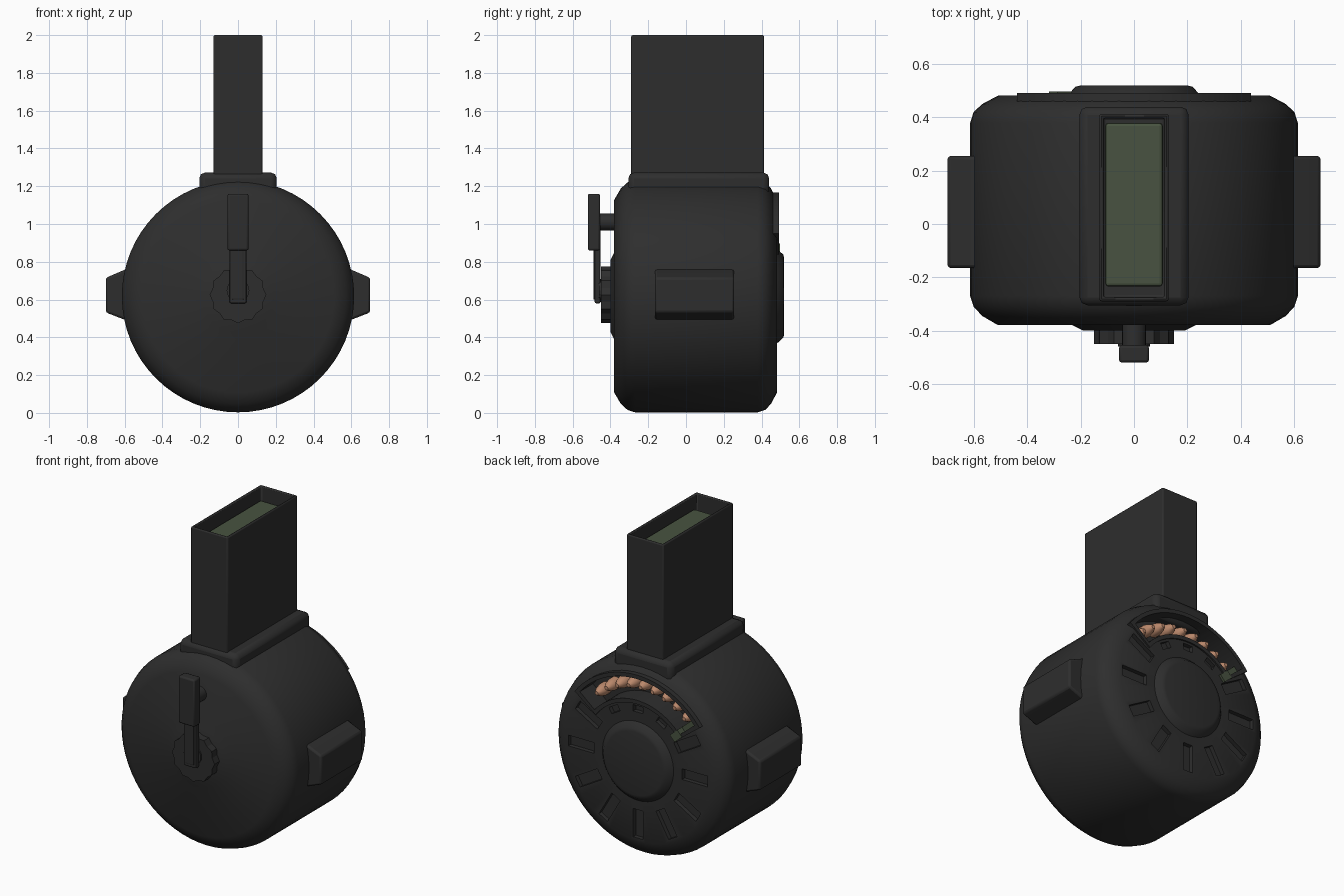
import bpy, bmesh, math
from mathutils import Matrix, Vector

if "Cube" in bpy.data.objects:
    bpy.data.objects.remove(bpy.data.objects["Cube"], do_unlink=True)

CZ = 0.618  # height of the drum axis


def material(name, color):
    m = bpy.data.materials.new(name)
    m.use_nodes = True
    m.diffuse_color = (*color, 1)
    bsdf = m.node_tree.nodes["Principled BSDF"]
    bsdf.inputs["Base Color"].default_value = (*color, 1)
    bsdf.inputs["Roughness"].default_value = 0.6
    return m


BLACK = material("matte black", (0.027, 0.027, 0.027))
GREEN = material("olive green", (0.065, 0.086, 0.052))
COPPER = material("copper", (0.5, 0.25, 0.15))


def finish(name, bm, mat, bevel=0, segments=2):
    bmesh.ops.recalc_face_normals(bm, faces=bm.faces[:])
    mesh = bpy.data.meshes.new(name)
    bm.to_mesh(mesh)
    bm.free()
    ob = bpy.data.objects.new(name, mesh)
    bpy.context.collection.objects.link(ob)
    mesh.materials.append(mat)
    if bevel:
        mod = ob.modifiers.new("bevel", "BEVEL")
        mod.width, mod.segments = bevel, segments
        mod.limit_method = "ANGLE"
    return ob


def smooth(ob, angle=40):
    bpy.ops.object.select_all(action="DESELECT")
    ob.select_set(True)
    bpy.context.view_layer.objects.active = ob
    bpy.ops.object.shade_smooth_by_angle(angle=math.radians(angle))


def add_box(bm, lo, hi, matrix=Matrix()):
    lo, hi = Vector(lo), Vector(hi)
    size = Matrix.Diagonal((*(hi - lo), 1))
    return bmesh.ops.create_cube(bm, matrix=matrix @ Matrix.Translation((lo + hi) / 2) @ size)


def box(name, lo, hi, mat=BLACK, bevel=0):
    bm = bmesh.new()
    add_box(bm, lo, hi)
    return finish(name, bm, mat, bevel)


def polar(r, a, y):
    """Point around the drum axis; the angle runs from the top towards +x."""
    return (r * math.sin(a), y, CZ + r * math.cos(a))


def add_loft(bm, rings, closed):
    """Skin a list of point rings, capping both ends unless closed."""
    vs = [[bm.verts.new(p) for p in ring] for ring in rings]
    n = len(vs[0])
    for a, b in zip(vs, vs[1:]):
        for i in range(n):
            j = (i + 1) % n
            bm.faces.new((a[i], a[j], b[j], b[i]))
    if not closed:
        bm.faces.new(vs[0])
        bm.faces.new(vs[-1])


def lathe(name, profile, sides, mat=BLACK, center=(0, 0), flute=0):
    bm = bmesh.new()
    rings = []
    for r, y in profile:
        ring = []
        for i in range(sides):
            x, _, z = polar(r - flute * (i % 2), math.tau * i / sides, y)
            ring.append((x + center[0], y, z + center[1]))
        rings.append(ring)
    add_loft(bm, rings, False)
    return finish(name, bm, mat)


def add_arc(bm, r0, r1, half, y0, y1, steps=24):
    rings = []
    for i in range(steps + 1):
        a = math.radians(half) * (2 * i / steps - 1)
        rings.append([polar(r, a, y) for r, y in ((r0, y0), (r1, y0), (r1, y1), (r0, y1))])
    add_loft(bm, rings, False)


def cut(ob, cutter):
    mod = ob.modifiers.new("cut", "BOOLEAN")
    mod.object, mod.solver = cutter, "EXACT"
    bpy.context.view_layer.objects.active = ob
    bpy.ops.object.modifier_apply(modifier="cut")


# Drum body with raised hubs on both faces
drum = lathe("drum_body", [
    (0.19, -0.40), (0.23, -0.38), (0.51, -0.38), (0.57, -0.345), (0.602, -0.31), (0.615, -0.27),
    (0.615, 0.38), (0.602, 0.42), (0.57, 0.45), (0.51, 0.482),
    (0.25, 0.482), (0.22, 0.515), (0.20, 0.52)], 64)

# Curved window frame on the back
bm = bmesh.new()
add_arc(bm, 0.365, 0.55, 53, 0.40, 0.492)
frame = finish("window_frame", bm, BLACK)

# Cutters: window opening and radial slots
bm = bmesh.new()
add_arc(bm, 0.39, 0.525, 50, 0.36, 0.6)
window_cutter = finish("window_cutter", bm, BLACK)
bm = bmesh.new()
for k in range(12):
    outer = 0.35 if k in (0, 1, 11) else 0.49
    turn = Matrix.Translation((0, 0, CZ)) @ Matrix.Rotation(math.radians(30 * k), 4, "Y")
    add_box(bm, (-0.034, 0.455, 0.31), (0.034, 0.6, outer), turn)
slot_cutter = finish("slot_cutter", bm, BLACK)
cut(drum, window_cutter)
cut(drum, slot_cutter)
cut(frame, window_cutter)
for helper in (window_cutter, slot_cutter):
    bpy.data.objects.remove(helper, do_unlink=True)
smooth(drum)
smooth(frame, 30)

# Row of rounded tips seen in the window
for k in range(9):
    x, _, z = polar(0.458, math.radians(-42 + 10.5 * k), 0)
    tip = lathe(f"cartridge_tip_{k + 1}", [(0.037, 0.355), (0.037, 0.40), (0.029, 0.43), (0.012, 0.46)],
                10, COPPER, (x, z - CZ))
    smooth(tip, 50)

# Green stop at the end of the row
bm = bmesh.new()
turn = Matrix.Translation((0, 0, CZ)) @ Matrix.Rotation(math.radians(-48.5), 4, "Y")
add_box(bm, (-0.02, 0.36, 0.39), (0.02, 0.45, 0.52), turn)
add_box(bm, (-0.03, 0.44, 0.33), (0.02, 0.497, 0.40), turn)
finish("row_stop", bm, GREEN)

# Collar and feed tower
smooth(box("tower_collar", (-0.205, -0.305, 1.12), (0.205, 0.44, 1.272), bevel=0.03))
bm = bmesh.new()
add_box(bm, (-0.13, -0.29, 1.2), (0.13, 0.413, 2.0))
top = max(bm.faces, key=lambda f: f.calc_center_median().z)
bmesh.ops.inset_region(bm, faces=[top], thickness=0.022)
well = bmesh.ops.extrude_discrete_faces(bm, faces=[top])["faces"]
bmesh.ops.translate(bm, verts=well[0].verts[:], vec=(0, 0, -0.2))
smooth(finish("feed_tower", bm, BLACK, 0.009))

# Follower plate inside the tower
box("follower", (-0.108, -0.235, 1.82), (0.108, 0.38, 1.92), GREEN, 0.012)

# Tapered side grips
for side, label in ((1, "left"), (-1, "right")):
    bm = bmesh.new()
    section = [(0.56, 0.48), (0.60, 0.493), (0.70, 0.532), (0.70, 0.715), (0.60, 0.758), (0.56, 0.77)]
    add_loft(bm, [[(side * x, y, z) for x, z in section] for y in (-0.165, 0.255)], False)
    smooth(finish(f"{label}_grip", bm, BLACK, 0.012), 30)

# Winding knob and folding key on the front
lathe("winding_knob", [(0.15, -0.45), (0.15, -0.39)], 24, BLACK, (0, 0.007), 0.012)
lathe("key_pivot", [(0.06, -0.46), (0.06, -0.44)], 20, BLACK, (0, 0.03))
box("key_arm", (-0.045, -0.484, 0.58), (0.045, -0.452, 1.0), bevel=0.008)
box("key_arm_rib", (-0.03, -0.49, 0.60), (0.03, -0.47, 0.87), bevel=0.005)
smooth(box("key_handle", (-0.056, -0.52, 0.86), (0.056, -0.455, 1.16), bevel=0.01))
smooth(lathe("key_rest_peg", [(0.045, -0.46), (0.045, -0.38)], 20, BLACK, (0, 1.01 - CZ)))
